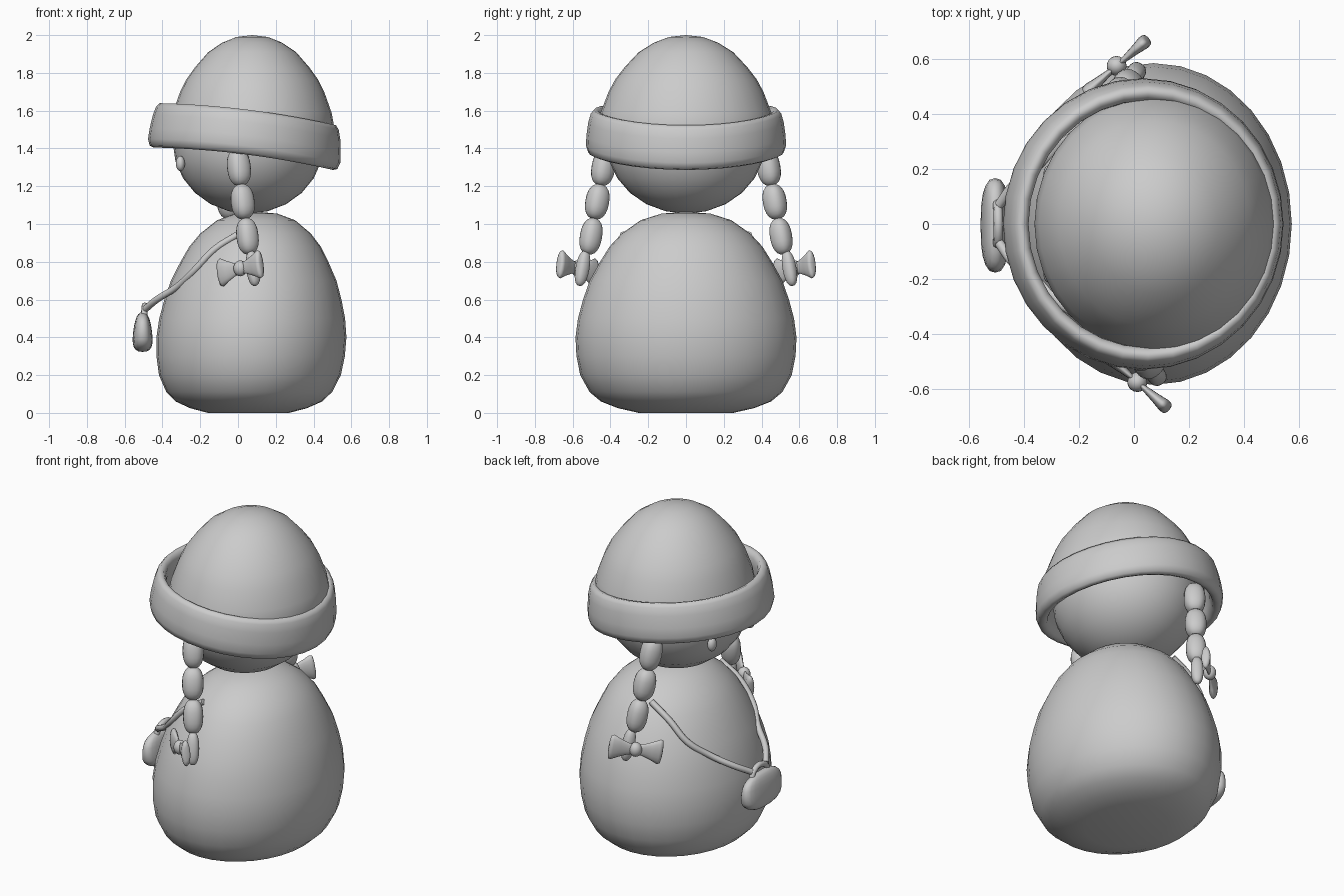
import bpy, bmesh, math
from mathutils import Matrix, Vector

cube = bpy.data.objects.get("Cube")
if cube:
    bpy.data.objects.remove(cube, do_unlink=True)

grey = bpy.data.materials.new("plain grey")
grey.use_nodes = True
tone = (0.6, 0.6, 0.6, 1)
grey.diffuse_color = tone
grey.node_tree.nodes["Principled BSDF"].inputs["Base Color"].default_value = tone


def finish(name, bm):
    """Turn a bmesh into a smooth, coloured object."""
    bmesh.ops.remove_doubles(bm, verts=bm.verts, dist=0.0005)
    bmesh.ops.recalc_face_normals(bm, faces=bm.faces)
    mesh = bpy.data.meshes.new(name)
    bm.to_mesh(mesh)
    bm.free()
    mesh.materials.append(grey)
    for p in mesh.polygons:
        p.use_smooth = True
    obj = bpy.data.objects.new(name, mesh)
    bpy.context.collection.objects.link(obj)
    return obj


def lathe(name, profile, place, segments=32, closed=False):
    """Revolve (radius, height) points; place() maps each point to the model."""
    bm = bmesh.new()
    rings = []
    for r, z in profile:
        rings.append([bm.verts.new(place(r * math.cos(a), r * math.sin(a), z))
                      for a in (math.tau * i / segments for i in range(segments))])
    pairs = list(zip(rings, rings[1:]))
    if closed:
        pairs.append((rings[-1], rings[0]))
    for low, high in pairs:
        for i in range(segments):
            j = (i + 1) % segments
            bm.faces.new((low[i], low[j], high[j], high[i]))
    return finish(name, bm)


def blob(name, centre, radii, axis=(0, 0, 1), power=1.0, taper=0.0, segments=20):
    """Rounded ellipsoid whose local z follows axis."""
    bm = bmesh.new()
    bmesh.ops.create_uvsphere(bm, u_segments=segments, v_segments=12, radius=1)
    turn = Vector(axis).to_track_quat('Z', 'Y').to_matrix() if axis != (0, 0, 1) else Matrix.Identity(3)
    for v in bm.verts:
        c = [math.copysign(abs(t) ** power, t) for t in v.co]
        c[0] *= 1 - taper * c[2]
        v.co = Vector(centre) + turn @ Vector([t * r for t, r in zip(c, radii)])
    return finish(name, bm)


def cord(name, points, radius):
    """Round cord through the points."""
    curve = bpy.data.curves.new(name, 'CURVE')
    curve.dimensions = '3D'
    curve.bevel_depth = radius
    curve.bevel_resolution = 2
    curve.resolution_u = 5
    curve.use_fill_caps = True
    line = curve.splines.new('BEZIER')
    line.bezier_points.add(len(points) - 1)
    for bp, p in zip(line.bezier_points, points):
        bp.co = p
        bp.handle_left_type = bp.handle_right_type = 'AUTO'
    curve.materials.append(grey)
    obj = bpy.data.objects.new(name, curve)
    bpy.context.collection.objects.link(obj)
    return obj


# Body: an egg with a broad flat base, narrower front to back
body_profile = [(0, 0.01), (0.25, 0.01), (0.36, 0.025), (0.45, 0.06), (0.51, 0.11),
                (0.56, 0.2), (0.58, 0.3), (0.585, 0.4), (0.572, 0.5), (0.545, 0.6),
                (0.51, 0.7), (0.455, 0.8), (0.405, 0.88), (0.34, 0.95), (0.24, 1.02),
                (0.13, 1.055), (0, 1.065)]
DEPTH = 0.86


def body_centre(z):
    return 0.055 + 0.04 * z


lathe("body", body_profile,
      lambda x, y, z: (body_centre(z) + x * DEPTH, y, z - 0.01 * (z < 0.015)))


def body_side(x, z):
    """Half width of the body at a given depth and height."""
    for (r0, z0), (r1, z1) in zip(body_profile[1:], body_profile[2:]):
        if z0 <= z <= z1:
            r = r0 + (r1 - r0) * (z - z0) / max(z1 - z0, 0.001)
            return r * math.sqrt(max(0, 1 - ((x - body_centre(z)) / (r * DEPTH)) ** 2))
    return 0


# Head
blob("head", (0.055, 0, 1.43), (0.4, 0.42, 0.375), segments=32)

# Hat crown
lathe("hat_crown", [(0.45, 1.42), (0.47, 1.5), (0.452, 1.59), (0.41, 1.7), (0.375, 1.765),
                    (0.325, 1.83), (0.25, 1.91), (0.17, 1.96), (0.09, 1.99), (0, 2.0)],
      lambda x, y, z: (0.075 + x * 0.93, y, z))

# Hat brim: rolled band, raised at the face and dipping at the back
lathe("hat_brim", [(0.47, 1.378), (0.495, 1.37), (0.518, 1.38), (0.53, 1.415), (0.527, 1.47),
                   (0.517, 1.54), (0.504, 1.585), (0.487, 1.605), (0.465, 1.6),
                   (0.45, 1.575), (0.447, 1.53), (0.455, 1.42)],
      lambda x, y, z: (0.04 + x * 0.96 + 0.1 * (z - 1.49), y, z - 0.12 * x - 0.1 * x * x),
      closed=True)

# Braids, bows, eyes and straps on both sides
wing_profile = [(0, 0), (0.03, 0.005), (0.035, 0.04), (0.055, 0.09),
                (0.075, 0.13), (0.07, 0.145), (0.04, 0.15), (0, 0.15)]
for side, label, shift in ((-1, "right", 0), (1, "left", -0.075)):
    # Braid of four beads, the last one a thin tuft
    beads = [(0.005, 0.437, 1.3, 0.06, 0.1), (0.025, 0.47, 1.118, 0.06, 0.095),
             (0.05, 0.503, 0.935, 0.056, 0.098), (0.08, 0.548, 0.765, 0.035, 0.095)]
    for n, (x, y, z, r, h) in enumerate(beads, 1):
        blob(f"{label}_braid_bead_{n}", (x + shift, side * y, z), (r, r, h),
             axis=(-0.12, -0.18 * side, 1), power=0.85)

    # Bow: a knot with two flat flared wings
    knot = Vector((0.012 + shift, side * 0.575, 0.765))
    along = Vector((0.115, side * 0.1, 0.025)).normalized()
    across = along.cross(Vector((0, 0, 1))).normalized()
    up = across.cross(along)
    blob(f"{label}_bow_knot", knot, (0.036, 0.036, 0.042))
    for way, end in ((1, "back"), (-1, "front")):
        lathe(f"{label}_bow_{end}_wing", wing_profile,
              lambda x, y, z: knot + along * z * way + up * x + across * y * 0.33, 16)

    # Eye
    blob(f"{label}_eye", (-0.305, side * 0.185, 1.32), (0.024, 0.03, 0.04))

    # Strap hugging the body down to the pouch
    path = [(x, side * (body_side(x, z) + 0.005), z) for x, z in
            ((0.0, 0.945), (-0.125, 0.865), (-0.23, 0.755), (-0.32, 0.67))]
    path += [(-0.43, side * 0.15, 0.6), (-0.49, side * 0.07, 0.55)]
    cord(f"{label}_strap", path, 0.018)

# Pouch and its carrying loop
blob("pouch", (-0.505, -0.005, 0.428), (0.05, 0.172, 0.105), power=0.75, taper=0.25)
cord("pouch_loop", [(-0.5, -0.08, 0.48), (-0.495, -0.055, 0.55),
                    (-0.495, 0.055, 0.55), (-0.5, 0.08, 0.48)], 0.017)
